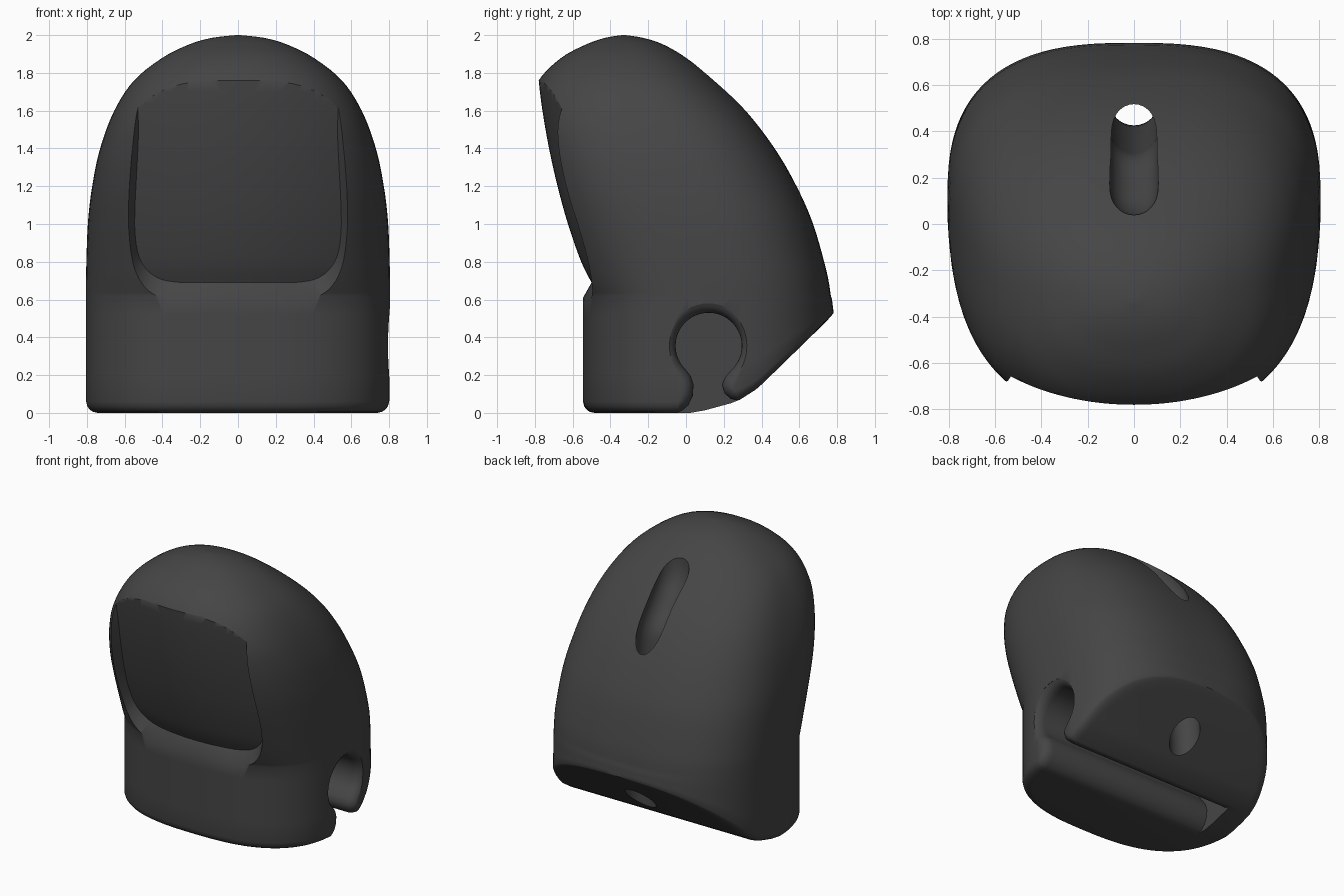
import bpy, bmesh, math
from mathutils import Vector

if "Cube" in bpy.data.objects:
    bpy.data.objects.remove(bpy.data.objects["Cube"])

N = 96  # points around the body


def make(name, verts, faces):
    me = bpy.data.meshes.new(name)
    me.from_pydata(verts, [], faces)
    bm = bmesh.new()
    bm.from_mesh(me)
    bmesh.ops.recalc_face_normals(bm, faces=bm.faces)
    bm.to_mesh(me)
    bm.free()
    ob = bpy.data.objects.new(name, me)
    bpy.context.collection.objects.link(ob)
    return ob


def skin(rings, start_cap=True):
    n = len(rings[0])
    verts = [p for r in rings for p in r]
    faces = [(i * n + k, i * n + (k + 1) % n, (i + 1) * n + (k + 1) % n, (i + 1) * n + k)
             for i in range(len(rings) - 1) for k in range(n)]
    faces.append(tuple(range(len(verts) - n, len(verts))))
    if start_cap:
        faces.append(tuple(range(n)))
    return verts, faces


def lerp(x, pts):
    if x <= pts[0][0]:
        return pts[0][1]
    for (a, u), (b, v) in zip(pts, pts[1:]):
        if x <= b:
            return u + (v - u) * (x - a) / (b - a)
    return pts[-1][1]


def spline(rows, steps):
    rows = [Vector(r) for r in rows]
    out = []
    for i in range(len(rows) - 1):
        a, b, c, d = rows[max(i - 1, 0)], rows[i], rows[i + 1], rows[min(i + 2, len(rows) - 1)]
        for s in range(steps):
            t = s / steps
            out.append(0.5 * (2 * b + (c - a) * t + (2 * a - 5 * b + 4 * c - d) * t * t
                              + (3 * b - a - 3 * c + d) * t ** 3))
    return out + [rows[-1]]


def outline(yf, yb, yc, w, n=2.7):
    pts = []
    for k in range(N):
        a = 2 * math.pi * k / N
        s, c = math.sin(a), math.cos(a)
        if k in (0, N // 2):
            s = 0.0
        x = w * math.copysign(abs(s) ** (2 / n), s)
        y = yc + (yb - yc if c > 0 else yc - yf) * math.copysign(abs(c) ** (2 / n), c)
        pts.append((x, y))
    return pts


# Body: slanted, rounded underside, then a fingertip-shaped loft
under = [(0.05, 0), (0.27, 0.06), (0.38, 0.13), (0.78, 0.52)]
rings = []
for t, d in [(0, .06), (.006, .035), (.018, .018), (.035, .006), (.06, 0), (.2, 0), (.4, 0), (.52, 0)]:
    ring = []
    for x, y in outline(-.545 + d, .783 - d - .02 * t, .1, .805 - d):
        zb = lerp(y, under)
        ring.append((x, y, zb + (1 - zb / .62) * t))
    rings.append(ring)
rows = [(.62, -.545, .767, .1, .805), (.75, -.61, .744, .09, .804), (1.0, -.71, .673, .02, .795),
        (1.2, -.775, .585, -.07, .772), (1.4, -.82, .47, -.15, .73), (1.6, -.84, .317, -.22, .655),
        (1.76, -.78, .15, -.28, .55), (1.88, -.66, 0, -.31, .40), (1.95, -.53, -.12, -.32, .26),
        (1.985, -.43, -.225, -.33, .14), (2.0, -.34, -.32, -.33, .01)]
for z, yf, yb, yc, w in spline(rows, 5):
    n = lerp(z, [(1.5, 2.7), (2.0, 2.2)])
    rings.append([(x, y, z) for x, y in outline(yf, yb, yc, w, n)])
verts, faces = skin(rings, False)
faces += [(0, 1, N - 1), (N // 2 - 1, N // 2, N // 2 + 1)]
faces += [(k, k + 1, N - k - 1, N - k) for k in range(1, N // 2 - 1)]
body = make("fingertip_body", verts, faces)

# Nail cutter: convex panel with a flared rim
nail_y = [tuple(v) for v in spline([(.69, -.5), (.8, -.555), (1.0, -.625), (1.2, -.68), (1.4, -.725),
                                    (1.6, -.76), (1.76, -.78), (1.98, -.80)], 4)]
nail_rows = spline([(.69, .30), (.705, .40), (.75, .475), (.83, .525), (.95, .545), (1.1, .545),
                    (1.3, .535), (1.5, .527), (1.7, .535), (1.95, .54)], 4)
C = 24
R = len(nail_rows)
verts = []
for off, grow in [(0, 0), (-.09, 1), (-.6, 1)]:
    for z, h in nail_rows:
        drop = .16 * grow * min(1, max(0, (1 - z) / .3))
        for j in range(C + 1):
            s = 2 * j / C - 1
            x = s * h
            verts.append((s * (h + .05 * grow), lerp(z, nail_y) + .37 * x * x + off, z - drop))
L = R * (C + 1)
faces = []
for base in (0, 2 * L):
    for i in range(R - 1):
        for j in range(C):
            a = base + i * (C + 1) + j
            faces.append((a, a + 1, a + C + 2, a + C + 1))
rim = ([j for j in range(C)] + [i * (C + 1) + C for i in range(R - 1)]
       + [(R - 1) * (C + 1) + j for j in range(C, 0, -1)] + [i * (C + 1) for i in range(R - 1, 0, -1)])
for base in (0, L):
    for a, b in zip(rim, rim[1:] + rim[:1]):
        faces.append((base + a, base + b, base + L + b, base + L + a))
nail = make("nail_cutter", verts, faces)

# Hinge channel cutter: keyhole section with a flared mouth on the right
key = [(.12 + .175 * math.cos(math.radians(a)), .355 + .175 * math.sin(math.radians(a)))
       for a in range(-46, 227, 8)]
key += [(.025, .195), (.04, .15), (.036, .09), (.012, .04), (-.02, .012), (-.06, -.004), (-.06, -.1),
        (.31, -.1), (.31, .068), (.27, .066), (.235, .075), (.203, .105), (.19, .15), (.207, .19)]


def grown(pts, e):
    out = []
    for i, p in enumerate(pts):
        q, r = pts[i - 1], pts[(i + 1) % len(pts)]
        t = Vector((r[0] - q[0], r[1] - q[1])).normalized()
        out.append((p[0] + t.y * e, p[1] - t.x * e))
    return out


rings = [[(x, y, z) for y, z in grown(key, e)]
         for x, e in [(-.6, 0), (.73, 0), (.75, .003), (.77, .01), (.785, .021), (.795, .034),
                      (.803, .05), (.95, .05)]]
channel = make("channel_cutter", *skin(rings))

# Cord bore cutter: curved tube from the back slot to the slanted underside
path = spline([(.15, 2.1), (.15, 1.8), (.25, 1.63), (.385, 1.44), (.425, 1.2), (.47, .8), (.525, .3),
               (.53, 0)], 6)
rings = []
for i, p in enumerate(path):
    t = (path[min(i + 1, len(path) - 1)] - path[max(i - 1, 0)]).normalized()
    ring = []
    for k in range(32):
        a = 2 * math.pi * k / 32
        u = .105 * math.sin(a)
        ring.append((.105 * math.cos(a), p[0] - t.y * u, p[1] + t.x * u))
    rings.append(ring)
bore = make("bore_cutter", *skin(rings))

# Carve the openings and shade
bpy.context.view_layer.objects.active = body
body.select_set(True)
for cutter in (nail, channel, bore):
    m = body.modifiers.new(cutter.name, "BOOLEAN")
    m.operation = "DIFFERENCE"
    m.solver = "EXACT"
    m.object = cutter
    bpy.ops.object.modifier_apply(modifier=m.name)
    bpy.data.objects.remove(cutter, do_unlink=True)
bpy.ops.object.shade_smooth_by_angle(angle=math.radians(40))

# Dark plastic
mat = bpy.data.materials.new("dark_plastic")
mat.diffuse_color = (.06, .06, .06, 1)
mat.use_nodes = True
mat.node_tree.nodes["Principled BSDF"].inputs["Base Color"].default_value = mat.diffuse_color
body.data.materials.clear()
body.data.materials.append(mat)
